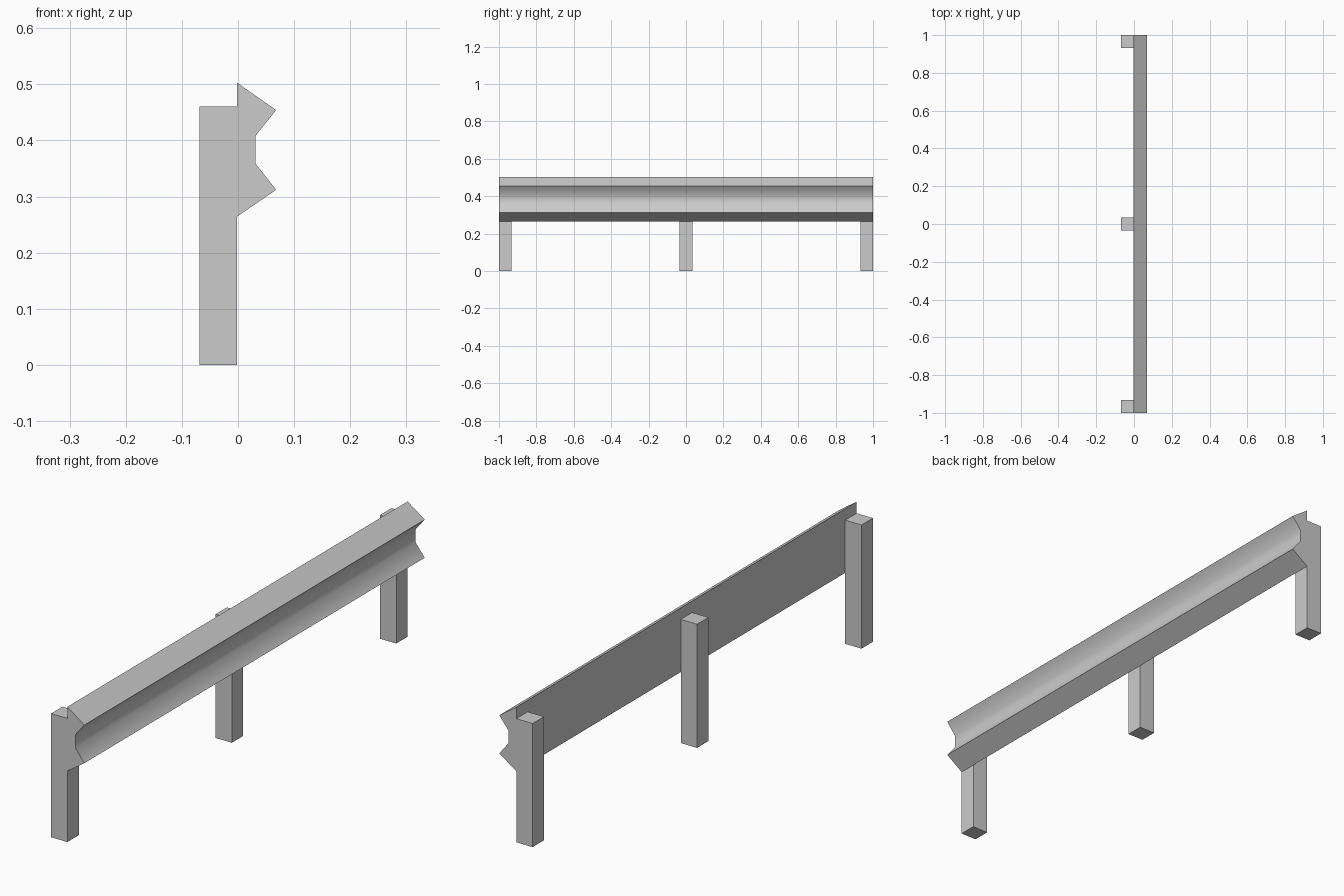
import bpy, bmesh, math

if "Cube" in bpy.data.objects:
    bpy.data.objects.remove(bpy.data.objects["Cube"])

BACK_X = -0.002


def extrude_profile(name, profile, y0, y1, smooth=False):
    """Closed prism: an x/z outline swept along y."""
    bm = bmesh.new()
    face = bm.faces.new([bm.verts.new((x, y0, z)) for x, z in profile])
    result = bmesh.ops.extrude_face_region(bm, geom=[face], use_keep_orig=True)
    for v in result["geom"]:
        if isinstance(v, bmesh.types.BMVert):
            v.co.y = y1
    bmesh.ops.recalc_face_normals(bm, faces=bm.faces)
    mesh = bpy.data.meshes.new(name)
    bm.to_mesh(mesh)
    bm.free()
    obj = bpy.data.objects.new(name, mesh)
    bpy.context.collection.objects.link(obj)
    if smooth:
        bpy.ops.object.select_all(action='DESELECT')
        obj.select_set(True)
        bpy.context.view_layer.objects.active = obj
        bpy.ops.object.shade_smooth_by_angle(angle=math.radians(60))
    return obj


# Long rail with two ridges and a softly shaded channel between them
rail_profile = [
    (BACK_X, 0.264), (0.068, 0.312), (0.031, 0.359),
    (0.031, 0.408), (0.068, 0.454), (BACK_X, 0.503),
]
extrude_profile("guard_rail", rail_profile, -1, 1, smooth=True)

# Three square posts behind the rail
post_profile = [(-0.069, 0), (BACK_X, 0), (BACK_X, 0.46), (-0.069, 0.46)]
half = 0.0335
for name, y in (("front_post", -1 + half), ("middle_post", 0), ("back_post", 1 - half)):
    extrude_profile(name, post_profile, y - half, y + half)
